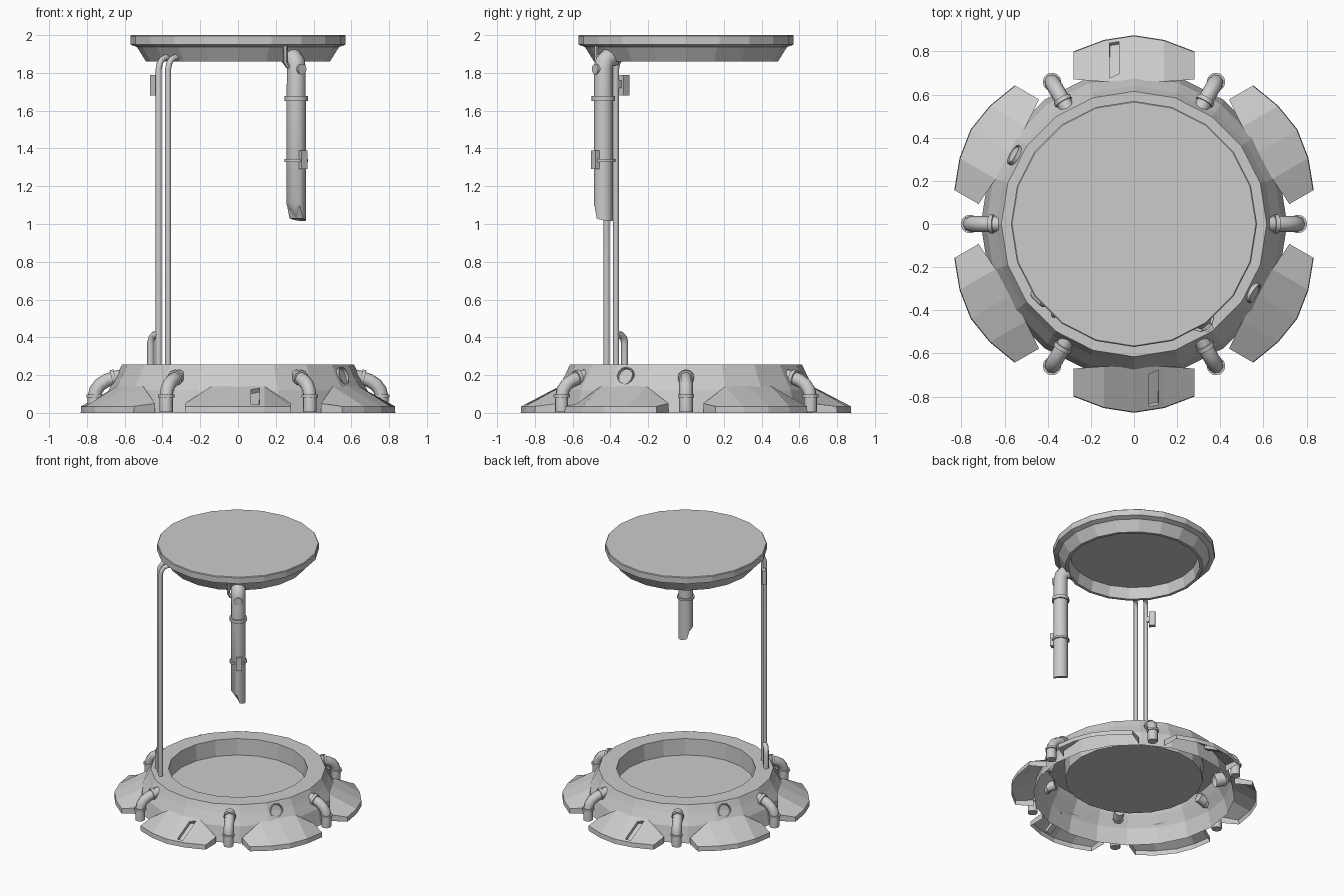
import bpy, bmesh
from math import sin, cos, pi, radians
from mathutils import Matrix, Vector

if "Cube" in bpy.data.objects:
    bpy.data.objects.remove(bpy.data.objects["Cube"])


def finish(name, bm, smooth=None, matrix=None):
    bmesh.ops.remove_doubles(bm, verts=bm.verts, dist=1e-5)
    bmesh.ops.recalc_face_normals(bm, faces=bm.faces)
    if matrix:
        bm.transform(matrix)
    me = bpy.data.meshes.new(name)
    bm.to_mesh(me)
    bm.free()
    ob = bpy.data.objects.new(name, me)
    bpy.context.collection.objects.link(ob)
    if smooth:
        select(ob)
        bpy.ops.object.shade_smooth_by_angle(angle=radians(smooth))
    return ob


def select(ob):
    bpy.ops.object.select_all(action='DESELECT')
    ob.select_set(True)
    bpy.context.view_layer.objects.active = ob


def lathe(name, profile, n, smooth=None, matrix=None):
    bm = bmesh.new()
    rings = [[bm.verts.new((r * cos(2 * pi * i / n), r * sin(2 * pi * i / n), z))
              for i in range(n)] for r, z in profile]
    for a, b in zip(rings, rings[1:]):
        for i in range(n):
            j = (i + 1) % n
            bm.faces.new((a[i], a[j], b[j], b[i]))
    return finish(name, bm, smooth, matrix)


def tube(name, points, radius, sides_res=2):
    cu = bpy.data.curves.new(name, 'CURVE')
    cu.dimensions = '3D'
    cu.bevel_depth = radius
    cu.bevel_resolution = sides_res
    cu.use_fill_caps = True
    sp = cu.splines.new('POLY')
    sp.points.add(len(points) - 1)
    for p, co in zip(sp.points, points):
        p.co = (*co, 1)
    ob = bpy.data.objects.new(name, cu)
    bpy.context.collection.objects.link(ob)
    select(ob)
    bpy.ops.object.convert(target='MESH')
    bpy.ops.object.shade_smooth_by_angle(angle=radians(50))
    return bpy.context.object


def box(name, center, size, angle):
    bm = bmesh.new()
    bmesh.ops.create_cube(bm, size=1, matrix=Matrix.Diagonal((*size, 1)))
    return finish(name, bm, None, Matrix.Translation(center) @ Matrix.Rotation(radians(angle), 4, 'Z'))


def aim(pos, direction):
    return Matrix.Translation(pos) @ Vector(direction).to_track_quat('Z', 'Y').to_matrix().to_4x4()


def collar(name, pos, direction, r, h):
    lathe(name, [(0, -h / 2), (r, -h / 2), (r, h / 2), (0, h / 2)], 12, 40, aim(pos, direction))


# Base basin: flared skirt, rim, inner wall and floor in one shell
lathe("base_basin", [(.71, 0), (.685, .12), (.64, .2), (.615, .255), (.49, .255),
                     (.485, .13), (0, .13)], 20)

# Top disc with hollow underside
lathe("top_disc", [(0, 1.945), (.45, 1.945), (.465, 1.86), (.487, 1.86), (.535, 1.937),
                   (.57, 1.95), (.57, 1.995), (.565, 2.0), (0, 2.0)], 20)


# Foot plates: open shells, the front and back ones with a sunken slot
def foot_plate(name, angle, slot):
    outer = [(-.28, .80), (-.14, .853), (0, .875), (.14, .853), (.28, .80)]
    inner = [(-.28, .67, .05), (-.14, .66, .14), (0, .665, .143), (.14, .66, .14), (.28, .67, .05)]
    bm = bmesh.new()
    bot = [bm.verts.new((r, -u, 0)) for u, r in outer]
    rim = [bm.verts.new((r - .003, -u, .035)) for u, r in outer]
    top = [bm.verts.new((r, -u, z)) for u, r, z in inner]
    panels = []
    for i in range(4):
        bm.faces.new((bot[i], bot[i + 1], rim[i + 1], rim[i]))
        panels.append(bm.faces.new((rim[i], rim[i + 1], top[i + 1], top[i])))
    for i in (0, 4):
        low = bm.verts.new((top[i].co.x, top[i].co.y, 0))
        bm.faces.new((bot[i], rim[i], top[i], low))
    bmesh.ops.recalc_face_normals(bm, faces=bm.faces)
    if slot:
        f = panels[1]
        if f.normal.z < 0:
            bmesh.ops.reverse_faces(bm, faces=bm.faces)
        bmesh.ops.inset_individual(bm, faces=[f], thickness=.01)
        # slot corners as fractions across the panel, kept in its plane
        c = [v.co.copy() for v in f.verts]
        for v, (s, t) in zip(f.verts, [(.05, .15), (.95, .15), (.85, .5), (.05, .5)]):
            v.co = c[0].lerp(c[1], s).lerp(c[3].lerp(c[2], s), t)
        n = f.normal.copy()
        new = bmesh.ops.extrude_discrete_faces(bm, faces=[f])['faces'][0]
        for v in new.verts:
            v.co -= n * .025
    finish(name, bm, None, Matrix.Rotation(radians(angle), 4, 'Z'))


for k in range(6):
    foot_plate(f"foot_plate_{k}", 30 + 60 * k, k in (1, 4))

# Elbow pipes in the gaps between the plates
for k in range(6):
    a = radians(60 * k)
    d = Vector((cos(a), sin(a), 0))
    up = Vector((0, 0, 1))
    path = [(.59, .2), (.65, .187), (.695, .172), (.73, .15), (.752, .12), (.76, .085), (.76, .005)]
    tube(f"elbow_pipe_{k}", [d * r + up * z for r, z in path], .036)
    collar(f"elbow_upper_collar_{k}", d * .66 + up * .186, d - up * .25, .043, .02)
    collar(f"elbow_lower_collar_{k}", d * .76 + up * .09, up, .043, .015)

# Two round ports on opposite sides of the basin
for k, a in enumerate((radians(-30), radians(150))):
    d = Vector((cos(a), sin(a), .3))
    lathe(f"port_{k}", [(.05, -.07), (.05, .008), (.044, .008), (.04, -.004), (0, -.004)], 12, 40,
          aim((.64 * cos(a), .64 * sin(a), .195), d))

# Twin supply tubes rising to the disc
for name, x, y in (("supply_tube_left", -.42, -.37), ("supply_tube_right", -.37, -.42)):
    bend = [(0, .25), (0, 1.82), (.008, 1.85), (.025, 1.872), (.05, 1.882), (.09, 1.885)]
    tube(name, [(x + o * .71, y + o * .71, z) for o, z in bend], .016)

# Junction box and short hooked tube beside the supply tubes
box("junction_box", (-.44, -.325, 1.735), (.045, .03, .11), -45)
box("junction_mount", (-.43, -.35, 1.74), (.04, .02, .04), -45)
tube("hooked_tube", [(-.462, -.325, .24), (-.462, -.325, .37), (-.457, -.33, .395),
                     (-.445, -.343, .412), (-.42, -.368, .415)], .019)

# Hanging broken pipe: elbow into the disc, shaft with a stepped broken end
px, py = .308, -.437
ix, iy = -.576, .817
bend = [(0, 1.6), (0, 1.83), (.008, 1.86), (.03, 1.88), (.07, 1.885)]
tube("hanging_pipe_elbow", [(px + ix * o, py + iy * o, z) for o, z in bend], .05, 4)
shaft = lathe("hanging_pipe_shaft", [(0, 0), (.051, 0), (.051, .6), (0, .6)], 16, None,
              Matrix.Translation((px, py, 1.06)))
for v in shaft.data.vertices:
    if v.co.z < 1.3:
        s = (v.co.x - px + v.co.y - py) * .707
        v.co.z = 1.11 - (s + .05) * .5 if s < -.012 else 1.03 - s * .3
select(shaft)
bpy.ops.object.shade_smooth_by_angle(angle=radians(35))
collar("hanging_pipe_collar", (px, py, 1.665), (0, 0, 1), .062, .025)
collar("hanging_pipe_clamp_ring", (px, py, 1.337), (0, 0, 1), .063, .015)
box("hanging_pipe_clamp", (px - ix * .05, py - iy * .04, 1.34), (.04, .055, .1), 36)
collar("hanging_pipe_plug", (px - ix * .045, py - iy * .045, 1.82), (-ix, -iy, 0), .028, .02)

# Slim bracket rod next to the hanging pipe
tube("bracket_rod", [(.25, -.475, 1.945), (.25, -.475, 1.86), (.262, -.465, 1.835),
                     (.285, -.45, 1.825)], .012, 1)
